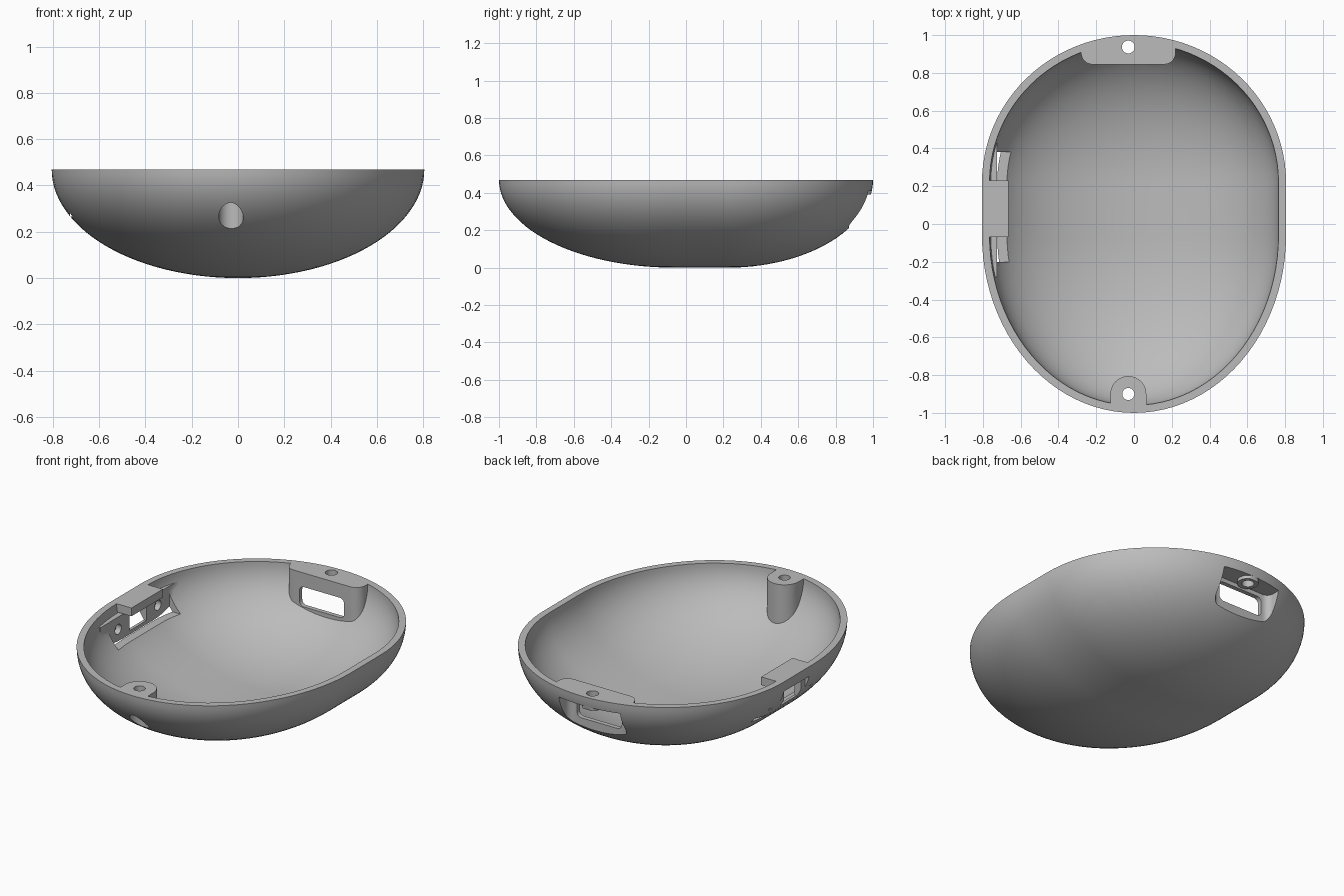
import bpy, bmesh, math
from mathutils import Matrix, Vector

cube = bpy.data.objects.get("Cube")
if cube:
    bpy.data.objects.remove(cube, do_unlink=True)

RIM = 0.47      # height of the open rim
WALL = 0.04     # shell thickness


def to_object(bm, name):
    bmesh.ops.recalc_face_normals(bm, faces=bm.faces)
    mesh = bpy.data.meshes.new(name)
    bm.to_mesh(mesh)
    bm.free()
    obj = bpy.data.objects.new(name, mesh)
    bpy.context.collection.objects.link(obj)
    return obj


def bowl(name, inset, top):
    """Solid egg-shaped bowl: two half ellipses joined by a straight middle."""
    bm = bmesh.new()
    half, steps = 48, 28
    levels = [(1.0, top)] if top > RIM else []
    for i in range(steps + 1):
        t = math.radians(89.3) * i / steps
        levels.append((math.cos(t), RIM - (RIM - inset) * math.sin(t)))
    rings = []
    for scale, z in levels:
        ring = []
        for centre, length, start in ((0.22, 0.78, 0), (-0.06, 0.94, math.pi)):
            for k in range(half + 1):
                a = start + math.pi * k / half
                ring.append(bm.verts.new((scale * (0.805 - inset) * math.cos(a),
                                          centre + scale * (length - inset) * math.sin(a), z)))
        rings.append(ring)
    for up, low in zip(rings, rings[1:]):
        for k in range(len(up)):
            j = (k + 1) % len(up)
            bm.faces.new((up[k], up[j], low[j], low[k]))
    bm.faces.new(rings[0])
    bm.faces.new(rings[-1])
    return to_object(bm, name)


def box(name, x, y, z, radius=0, axis=2):
    """Box from ranges, with the edges along one axis optionally rounded."""
    bm = bmesh.new()
    size = (x[1] - x[0], y[1] - y[0], z[1] - z[0], 1)
    mid = Vector((x[0] + x[1], y[0] + y[1], z[0] + z[1])) / 2
    bmesh.ops.create_cube(bm, size=1, matrix=Matrix.Translation(mid) @ Matrix.Diagonal(size))
    if radius:
        edges = [e for e in bm.edges
                 if abs((e.verts[0].co - e.verts[1].co).normalized()[axis]) > 0.9]
        bmesh.ops.bevel(bm, geom=edges, offset=radius, segments=8, profile=0.5, affect='EDGES')
    return to_object(bm, name)


def rod(name, centre, radius, depth, axis='Z'):
    bm = bmesh.new()
    turn = Matrix.Rotation(math.pi / 2, 4, 'Y') if axis == 'X' else Matrix.Identity(4)
    bmesh.ops.create_cone(bm, cap_ends=True, segments=40, radius1=radius, radius2=radius,
                          depth=depth, matrix=Matrix.Translation(centre) @ turn)
    return to_object(bm, name)


def subtract(target, *tools):
    bpy.context.view_layer.objects.active = target
    for tool in tools:
        mod = target.modifiers.new("cut", 'BOOLEAN')
        mod.operation, mod.solver, mod.object = 'DIFFERENCE', 'EXACT', tool
        bpy.ops.object.modifier_apply(modifier=mod.name)
        bpy.data.objects.remove(tool, do_unlink=True)


# Cavity, less the bosses that stay solid inside it
cavity = bowl("cavity", WALL, 0.6)
subtract(cavity,
         box("back_boss", (-0.28, 0.22), (0.845, 1.2), (-0.1, 0.7), 0.06),
         rod("front_post", (-0.03, -0.9, 0.3), 0.095, 0.9),
         box("front_post_web", (-0.125, 0.065), (-1.2, -0.9), (-0.2, 0.8)),
         box("side_tab", (-0.9, -0.665), (-0.07, 0.23), (0.42, 0.7)),
         box("side_filler", (-0.9, -0.725), (-0.28, 0.44), (0.1, 0.415)))

# Recess under the back boss, leaving a collar around the screw hole
recess = box("back_recess", (-0.23, 0.17), (0.872, 1.3), (0.0, 0.41), 0.04)
subtract(recess, rod("collar", (-0.03, 0.937, 0.45), 0.058, 0.12))

shell = bowl("shell", 0, RIM)
subtract(shell, cavity, recess,
         # back opening and screw holes
         box("back_window", (-0.18, 0.12), (0.8, 0.9), (0.265, 0.385), 0.03, 1),
         rod("back_hole", (-0.03, 0.937, 0.45), 0.034, 0.3),
         rod("front_hole", (-0.03, -0.9, 0.3), 0.032, 0.8),
         rod("front_counterbore", (-0.03, -0.9, 0.18), 0.053, 0.4),
         # side switch pocket, slot and screw holes
         box("side_pocket", (-0.726, -0.5), (-0.2, 0.38), (0.265, 0.418)),
         box("side_slot", (-0.9, -0.7), (0.0, 0.16), (0.29, 0.395)),
         box("side_slot_recess", (-0.9, -0.77), (-0.04, 0.2), (0.27, 0.405)),
         rod("side_hole_front", (-0.72, -0.11, 0.34), 0.03, 0.08, 'X'),
         rod("side_hole_back", (-0.72, 0.27, 0.34), 0.03, 0.08, 'X'))

# Plain grey plastic
grey = bpy.data.materials.new("grey_plastic")
grey.use_nodes = True
colour = (0.5, 0.5, 0.5, 1)
grey.diffuse_color = colour
grey.node_tree.nodes["Principled BSDF"].inputs["Base Color"].default_value = colour
shell.data.materials.clear()
shell.data.materials.append(grey)

bpy.ops.object.select_all(action='DESELECT')
shell.select_set(True)
bpy.context.view_layer.objects.active = shell
bpy.ops.object.shade_smooth_by_angle(angle=math.radians(30))
